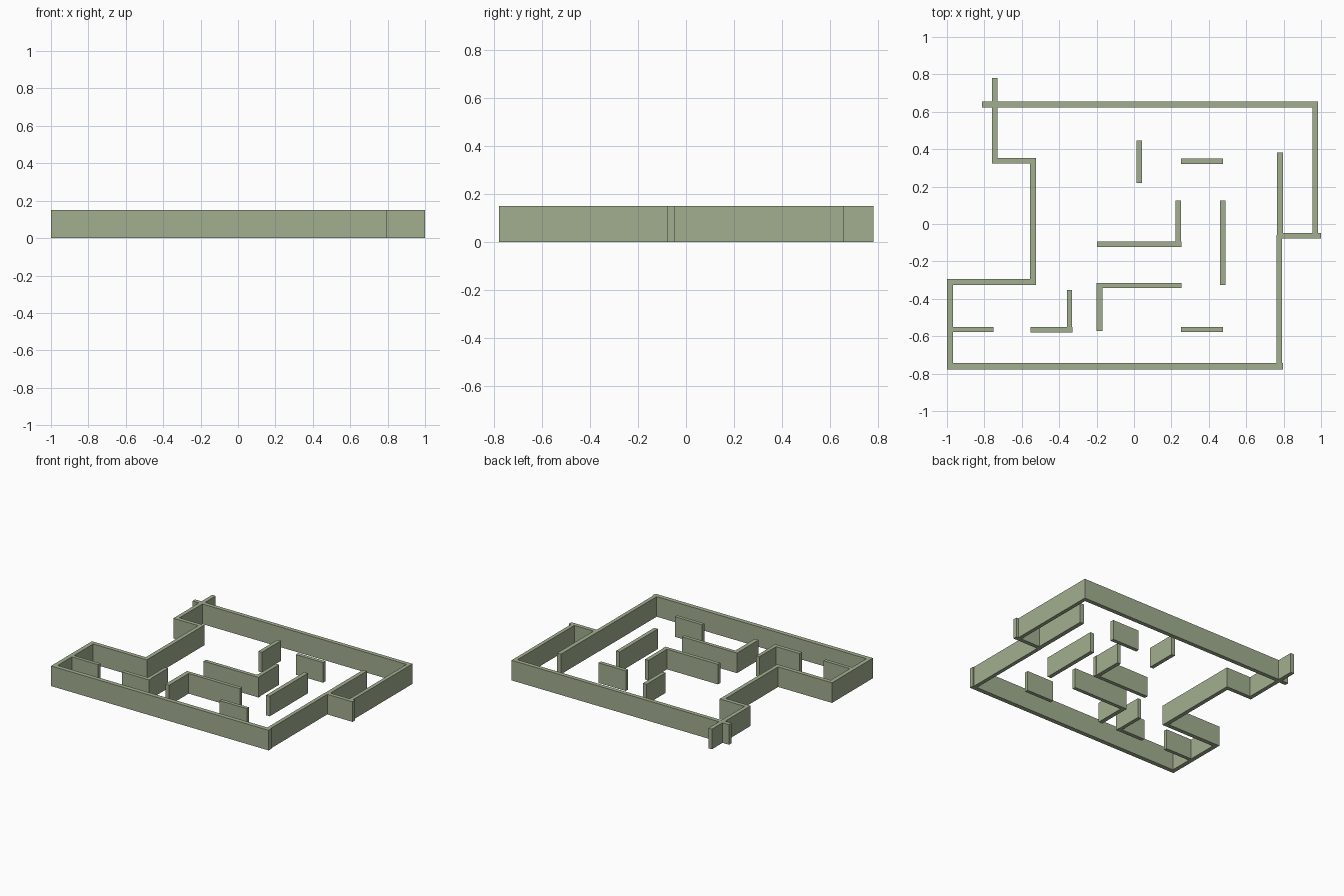
import bpy

HEIGHT = 0.15


def wall(name, x0, x1, y0, y1):
    """Box wall standing on the ground between the given plan limits."""
    bpy.ops.mesh.primitive_cube_add(
        size=1, location=((x0 + x1) / 2, (y0 + y1) / 2, HEIGHT / 2))
    ob = bpy.context.object
    ob.name = name
    ob.scale = (x1 - x0, y1 - y0, HEIGHT)
    bpy.ops.object.transform_apply(location=False, rotation=False, scale=True)
    ob.data.materials.append(mat)


mat = bpy.data.materials.new("sage_green")
mat.diffuse_color = (0.36, 0.43, 0.28, 1)

# Perimeter walls: x0, x1, y0, y1
outer = [
    (-0.813, 0.983, 0.623, 0.654),    # back
    (-0.76, -0.73, 0.323, 0.78),      # back left, crossing the back wall
    (-0.76, -0.525, 0.323, 0.353),    # upper left step
    (-0.555, -0.525, -0.325, 0.353),  # left inset
    (-1.0, -0.525, -0.325, -0.294),   # lower left step
    (-1.0, -0.968, -0.777, -0.294),   # left
    (-1.0, 0.797, -0.777, -0.744),    # front
    (0.763, 0.791, -0.777, -0.06),    # right, front part
    (0.765, 0.797, -0.077, 0.383),    # right, part running inside
    (0.765, 1.0, -0.077, -0.047),     # right step
    (0.955, 0.983, -0.06, 0.654),     # right, back part
]
# Partitions inside the rooms
inner = [
    (0.014, 0.043, 0.22, 0.446),
    (0.252, 0.477, 0.322, 0.35),
    (0.223, 0.252, -0.12, 0.125),
    (-0.198, 0.255, -0.122, -0.094),
    (0.46, 0.49, -0.325, 0.125),
    (-0.2, 0.255, -0.342, -0.315),
    (-0.2, -0.168, -0.572, -0.315),
    (-0.358, -0.331, -0.58, -0.353),
    (-0.553, -0.328, -0.58, -0.551),
    (-0.98, -0.75, -0.577, -0.551),
    (0.252, 0.477, -0.577, -0.551),
]

for label, walls in (("outer_wall", outer), ("inner_wall", inner)):
    for i, limits in enumerate(walls, 1):
        wall(f"{label}_{i}", *limits)
